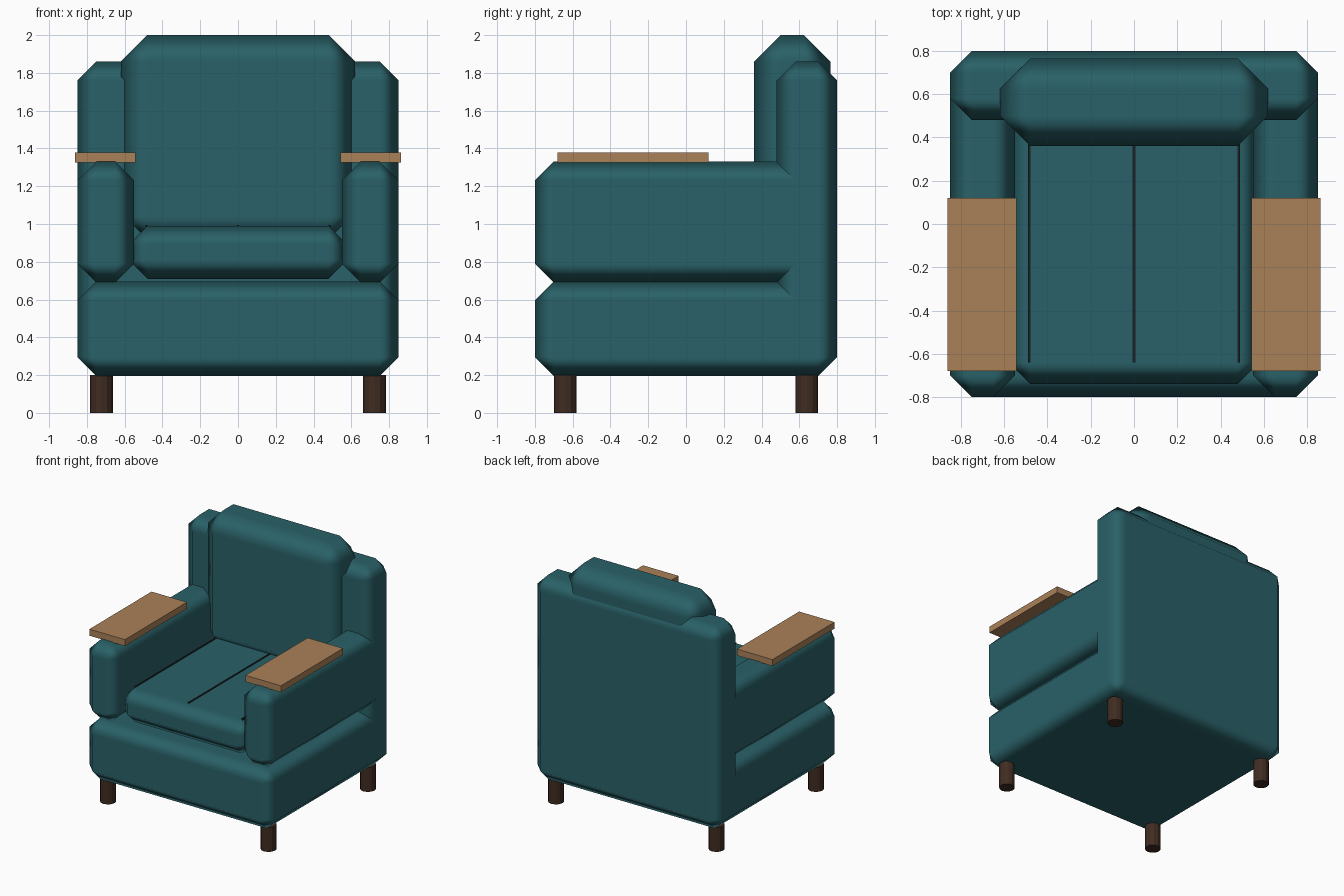
import bpy, math

if "Cube" in bpy.data.objects:
    bpy.data.objects.remove(bpy.data.objects["Cube"])

def material(name, rgb):
    m = bpy.data.materials.new(name)
    m.diffuse_color = (*rgb, 1)
    m.use_nodes = True
    m.node_tree.nodes["Principled BSDF"].inputs["Base Color"].default_value = m.diffuse_color
    return m

TEAL = material("teal_fabric", (0.022, 0.120, 0.138))
WOOD = material("light_wood", (0.40, 0.22, 0.10))
LEG = material("dark_wood", (0.05, 0.025, 0.015))
SEAM = material("seam_dark", (0.010, 0.014, 0.016))

def box(name, x, y, z, mat, chamfer=0):
    """Box from (min, max) ranges, optionally with soft-shaded chamfers."""
    lo, hi = zip(x, y, z)
    bpy.ops.mesh.primitive_cube_add(size=1, location=[(a + b) / 2 for a, b in zip(lo, hi)])
    ob = bpy.context.object
    ob.name = name
    ob.scale = [b - a for a, b in zip(lo, hi)]
    bpy.ops.object.transform_apply(location=False, rotation=False, scale=True)
    ob.data.materials.append(mat)
    if chamfer:
        bpy.ops.object.shade_smooth()
        bev = ob.modifiers.new("chamfer", 'BEVEL')
        bev.width = chamfer
        bev.segments = 1
        bev.limit_method = 'NONE'
        bev.harden_normals = True
    return ob

# Upholstered body
box("base", (-0.85, 0.85), (-0.8, 0.8), (0.195, 0.695), TEAL, 0.1)
box("backrest", (-0.85, 0.85), (0.48, 0.8), (0.195, 1.86), TEAL, 0.1)
box("seat_cushion", (-0.58, 0.58), (-0.74, 0.6), (0.71, 0.99), TEAL, 0.1)
box("back_cushion", (-0.62, 0.62), (0.36, 0.765), (0.9, 2.0), TEAL, 0.14)

# Seams on the seat
for i, x in enumerate((-0.484, 0, 0.484)):
    box(f"seat_seam_{i}", (x - 0.006, x + 0.006), (-0.64, 0.42), (0.975, 0.995), SEAM)

# Arms, wooden arm boards and legs, mirrored left and right
for side, s in (("left", -1), ("right", 1)):
    box(f"{side}_arm", sorted((s * 0.55, s * 0.85)), (-0.8, 0.75), (0.69, 1.33), TEAL, 0.1)
    box(f"{side}_arm_board", sorted((s * 0.543, s * 0.863)), (-0.68, 0.12), (1.325, 1.378), WOOD)
    for end, y in (("front", -0.64), ("back", 0.64)):
        bpy.ops.mesh.primitive_cylinder_add(vertices=12, radius=0.06, depth=0.2,
                                            location=(s * 0.723, y, 0.1))
        leg = bpy.context.object
        leg.name = f"{end}_{side}_leg"
        leg.data.materials.append(LEG)
        bpy.ops.object.shade_smooth_by_angle(angle=math.radians(25))
